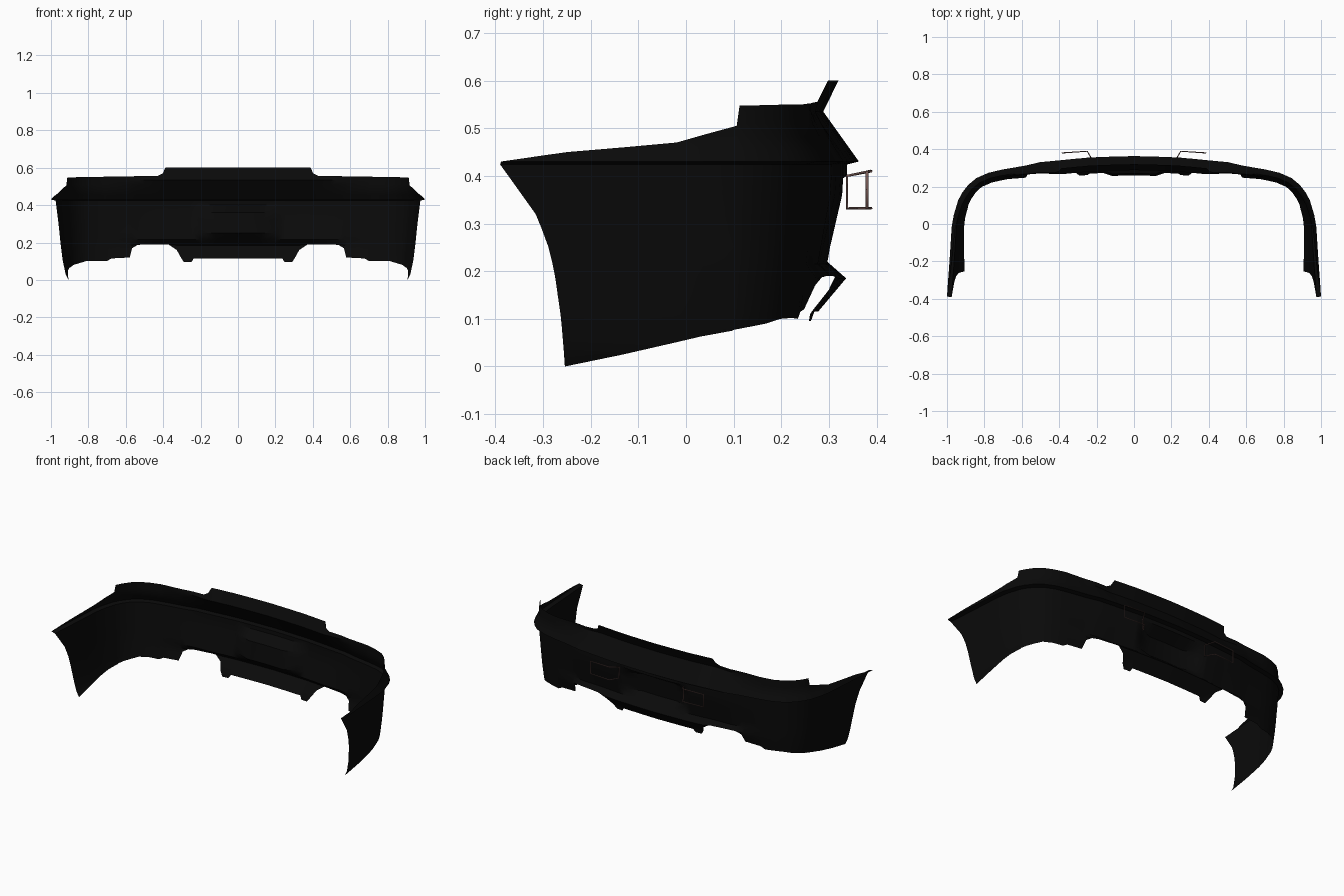
import bpy, bmesh
from mathutils import Vector

cube = bpy.data.objects.get("Cube")
if cube:
    bpy.data.objects.remove(cube, do_unlink=True)


def make_material(name, color, roughness):
    mat = bpy.data.materials.new(name)
    mat.use_nodes = True
    mat.diffuse_color = color
    node = mat.node_tree.nodes["Principled BSDF"]
    node.inputs["Base Color"].default_value = color
    node.inputs["Roughness"].default_value = roughness
    return mat


def clamp(value, low=0.0, high=1.0):
    return max(low, min(high, value))


def interpolate(points, value):
    """Read a piecewise linear curve given as (position, result) pairs."""
    if value <= points[0][0]:
        return points[0][1]
    for (a, fa), (b, fb) in zip(points, points[1:]):
        if value <= b:
            return fa + (fb - fa) * (value - a) / (b - a)
    return points[-1][1]


black = make_material("black plastic", (0.003, 0.003, 0.003, 1), 0.7)
brown = make_material("brown trim", (0.2, 0.11, 0.1, 1), 0.5)

# Half plan from the rear centre to the wheel arch: x, y, bottom edge, top edge
STATIONS = [
    (0, .338, .115, .6), (.12, .335, .115, .6), (.2, .332, .115, .6),
    (.24, .33, .115, .6), (.255, .329, .095, .6), (.295, .325, .095, .6),
    (.31, .324, .12, .6), (.33, .322, .16, .6), (.37, .318, .188, .6),
    (.39, .316, .19, .6), (.405, .315, .19, .57), (.43, .312, .19, .557),
    (.5, .306, .19, .555), (.54, .296, .187, .555), (.57, .289, .17, .554),
    (.585, .286, .12, .554), (.68, .27, .115, .552), (.71, .264, .1, .552),
    (.77, .25, .102, .55), (.83, .224, .1, .55), (.87, .19, .09, .549),
    (.9, .15, .083, .548), (.918, .115, .077, .548), (.92, .107, .075, .505),
    (.94, .04, .063, .487), (.95, -.02, .05, .47), (.957, -.13, .025, .46),
    (.965, -.25, 0, .45), (.969, -.3, 0, .443), (.975, -.39, 0, .43)]

# Outward offset by height, on the rear panel and on the sides
REAR = [(.09, -.068), (.11, -.065), (.185, -.002), (.215, -.036), (.37, 0),
        (.424, 0), (.43, .025), (.535, -.05), (.6, -.018)]
SIDE = [(0, -.06), (.03, -.045), (.1, -.03), (.2, -.018), (.424, 0),
        (.43, .025), (.48, 0), (.548, -.006)]
# Front limit of the wheel arch and depth of the plate recess, by height
ARCH = [(0, -.25), (.1, -.26), (.2, -.275), (.26, -.29), (.32, -.315), (.424, -.39)]
RECESS = [(.215, 0), (.25, -.05), (.36, -.065), (.4, 0)]
LEVELS = [0, .03, .06, .09, .11, .15, .185, .215, .25, .29, .32, .36, .4,
          .424, .43, .455, .48, .51, .535, .57, .6]


def shell_point(index, level):
    x, y, bottom, top = STATIONS[index]
    before = STATIONS[max(index - 1, 0)]
    after = STATIONS[min(index + 1, len(STATIONS) - 1)]
    normal = Vector((before[1] - after[1], after[0] - before[0], 0)).normalized()
    if index == 0:
        normal = Vector((0, 1, 0))
    z = clamp(level, bottom, top)
    side = clamp((x - .4) / .3)
    offset = interpolate(REAR, z) * (1 - side) + interpolate(SIDE, z) * side
    offset += interpolate(RECESS, z) * clamp((.24 - x) / .1)
    cut_y = max(y, interpolate(ARCH, z))
    x -= (cut_y - y) * .064
    return Vector((x, cut_y, z)) + normal * offset


# Bumper shell: a grid trimmed to the edge outlines, then mirrored
bm = bmesh.new()
grid = [[bm.verts.new(shell_point(i, z)) for z in LEVELS] for i in range(len(STATIONS))]
for left, right in zip(grid, grid[1:]):
    for k in range(len(LEVELS) - 1):
        bm.faces.new((left[k], left[k + 1], right[k + 1], right[k]))
bmesh.ops.remove_doubles(bm, verts=bm.verts[:], dist=.0003)
bmesh.ops.dissolve_degenerate(bm, edges=bm.edges[:], dist=.0001)
bmesh.ops.recalc_face_normals(bm, faces=bm.faces[:])
if sum(f.normal.y * f.calc_area() for f in bm.faces) < 0:
    bmesh.ops.reverse_faces(bm, faces=bm.faces[:])
mesh = bpy.data.meshes.new("bumper_shell")
bm.to_mesh(mesh)
bm.free()
mesh.materials.append(black)
shell = bpy.data.objects.new("bumper_shell", mesh)
bpy.context.collection.objects.link(shell)
mirror = shell.modifiers.new("mirror", "MIRROR")
mirror.use_clip = True
bpy.ops.object.select_all(action="DESELECT")
shell.select_set(True)
bpy.context.view_layer.objects.active = shell
bpy.ops.object.shade_smooth_by_angle(angle=.6)

# Thin trim frames standing off the rear panel
CORNERS = [(.22, .338), (.25, .389), (.385, .38)]
for name, sign in (("left_trim_frame", 1), ("right_trim_frame", -1)):
    curve = bpy.data.curves.new(name, "CURVE")
    curve.dimensions = "3D"
    curve.bevel_depth = .003
    curve.bevel_resolution = 0
    loop = [(x, y, .332) for x, y in CORNERS]
    loop += [(x, y, .4 + (y - .338) * .2) for x, y in reversed(CORNERS)]
    spline = curve.splines.new("POLY")
    spline.points.add(len(loop) - 1)
    for point, (x, y, z) in zip(spline.points, loop):
        point.co = (x * sign, y, z, 1)
    spline.use_cyclic_u = True
    curve.materials.append(brown)
    bpy.context.collection.objects.link(bpy.data.objects.new(name, curve))
